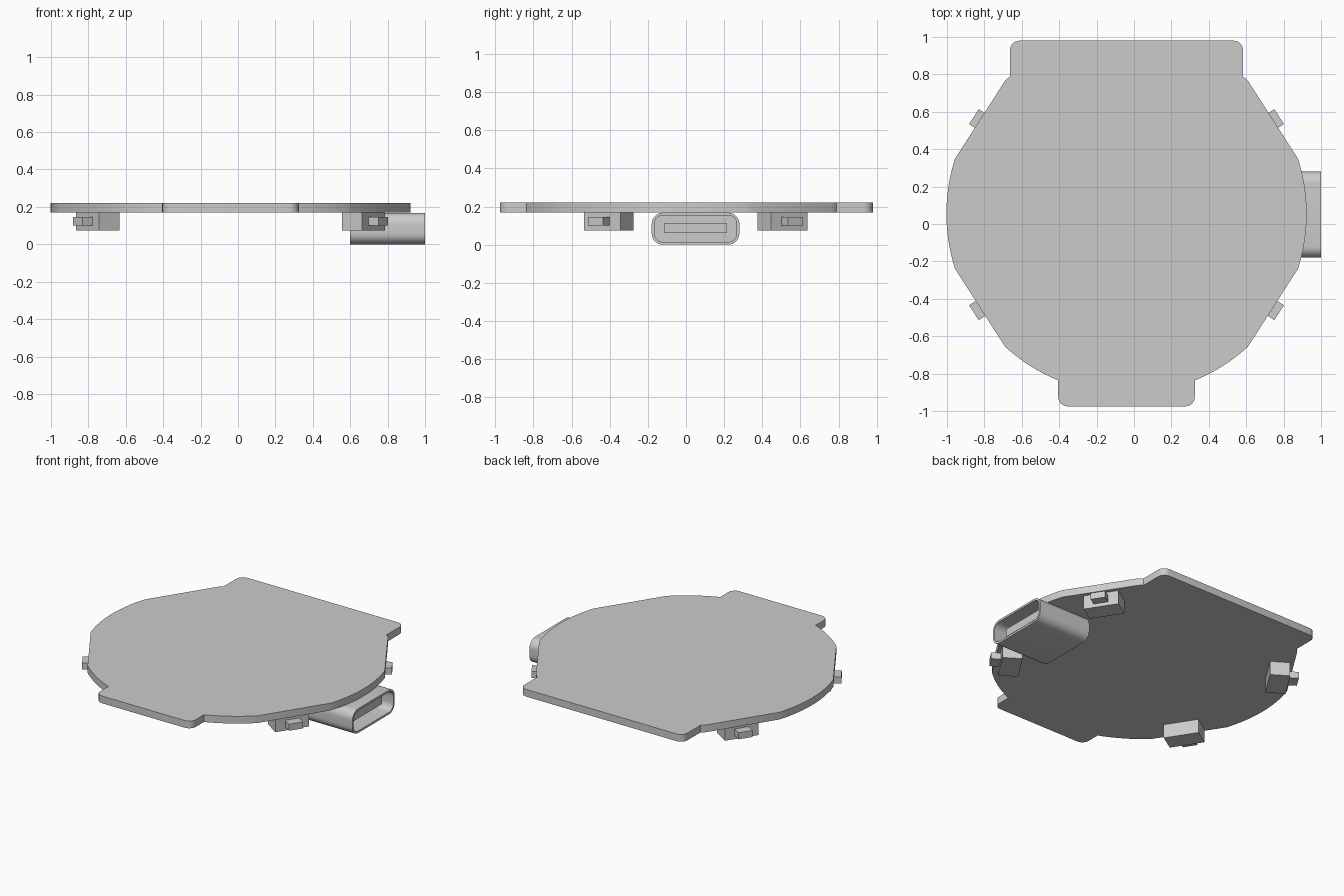
import bpy, bmesh, math
from mathutils import Vector, Matrix

cube = bpy.data.objects.get("Cube")
if cube:
    bpy.data.objects.remove(cube, do_unlink=True)

grey = bpy.data.materials.new("plain grey")
grey.use_nodes = True
COLOUR = (0.6, 0.6, 0.6, 1)
grey.diffuse_color = COLOUR
grey.node_tree.nodes["Principled BSDF"].inputs["Base Color"].default_value = COLOUR

CX, CY, R = -0.04, 0.055, 0.963


def finish(name, bm, smooth=True):
    bmesh.ops.recalc_face_normals(bm, faces=bm.faces)
    mesh = bpy.data.meshes.new(name)
    bm.to_mesh(mesh)
    bm.free()
    mesh.materials.append(grey)
    obj = bpy.data.objects.new(name, mesh)
    bpy.context.collection.objects.link(obj)
    if smooth:
        bpy.ops.object.select_all(action='DESELECT')
        obj.select_set(True)
        bpy.context.view_layer.objects.active = obj
        bpy.ops.object.shade_smooth_by_angle(angle=math.radians(30))
    return obj


def arc(cx, cy, r, a, b, n):
    return [(cx + r * math.cos(a + (b - a) * i / n),
             cy + r * math.sin(a + (b - a) * i / n)) for i in range(n + 1)]


def rounded_rect(w, h, r, n=8):
    pts = []
    for k, (sx, sy) in enumerate([(1, 1), (-1, 1), (-1, -1), (1, -1)]):
        pts += arc(sx * (w / 2 - r), sy * (h / 2 - r), r,
                   k * math.pi / 2, (k + 1) * math.pi / 2, n)
    return pts


def box(name, size, matrix):
    bm = bmesh.new()
    bmesh.ops.create_cube(bm, size=1, matrix=matrix @ Matrix.Diagonal((*size, 1)))
    return finish(name, bm, False)


# Board outline: right half from the front tab round to the back tab
def angle_at(x, y):
    return math.atan2(y, x)


def tab_angle(half, side):
    return side * math.acos(half / R)


FRONT, BACK, FILLET = 0.365, 0.623, 0.05
flat_a, flat_b = angle_at(0.92, 0.295), angle_at(0.65, 0.713)
half = arc(FRONT - FILLET, -1.03 + FILLET, FILLET, -math.pi / 2, 0, 6)
half += arc(0, 0, R, tab_angle(FRONT, -1), -flat_b, 10)
half += arc(0, 0, R, -flat_a, flat_a, 20)
half += arc(0, 0, R, flat_b, tab_angle(BACK, 1), 3)
half += arc(BACK - FILLET, 0.925 - FILLET, FILLET, 0, math.pi / 2, 6)
outline = half + [(-x, y) for x, y in reversed(half)]

bm = bmesh.new()
face = bm.faces.new([bm.verts.new((CX + x, CY + y, 0.17)) for x, y in outline])
lift = bmesh.ops.extrude_face_region(bm, geom=[face])
bmesh.ops.translate(bm, vec=(0, 0, 0.05),
                    verts=[v for v in lift["geom"] if isinstance(v, bmesh.types.BMVert)])
finish("circuit_board", bm)

# Four side buttons, mirrored in both directions
for sx, side in ((1, "left"), (-1, "right")):
    for sy, end in ((1, "back"), (-1, "front")):
        turn = Matrix.Rotation(math.atan2(sy * 0.54, sx * 0.84), 4, 'Z')
        place = Matrix.Translation((CX + sx * 0.71, 0.05 + sy * 0.456, 0.1225)) @ turn
        box(f"{end}_{side}_button_body", (0.1275, 0.2275, 0.095), place)
        box(f"{end}_{side}_button_plunger", (0.08, 0.095, 0.045),
            place @ Matrix.Translation((0.086, 0, 0)))

# Charging socket: rounded shell with a hollow mouth, lofted through rings
rings = [(0.60, 0), (1.0, 0), (1.0, 0.014), (0.68, 0.014)]
bm = bmesh.new()
loops = []
for x, inset in rings:
    shape = rounded_rect(0.46 - 2 * inset, 0.168 - 2 * inset, 0.06 - inset)
    loops.append([bm.verts.new((x, 0.05 + y, 0.084 + z)) for y, z in shape])
for a, b in zip(loops, loops[1:]):
    for i in range(len(a)):
        j = (i + 1) % len(a)
        bm.faces.new((a[i], a[j], b[j], b[i]))
bm.faces.new(loops[0])
bm.faces.new(loops[-1])
bmesh.ops.remove_doubles(bm, verts=bm.verts, dist=0.0001)
finish("socket_shell", bm)
box("socket_tongue", (0.28, 0.33, 0.055), Matrix.Translation((0.81, 0.05, 0.0875)))
